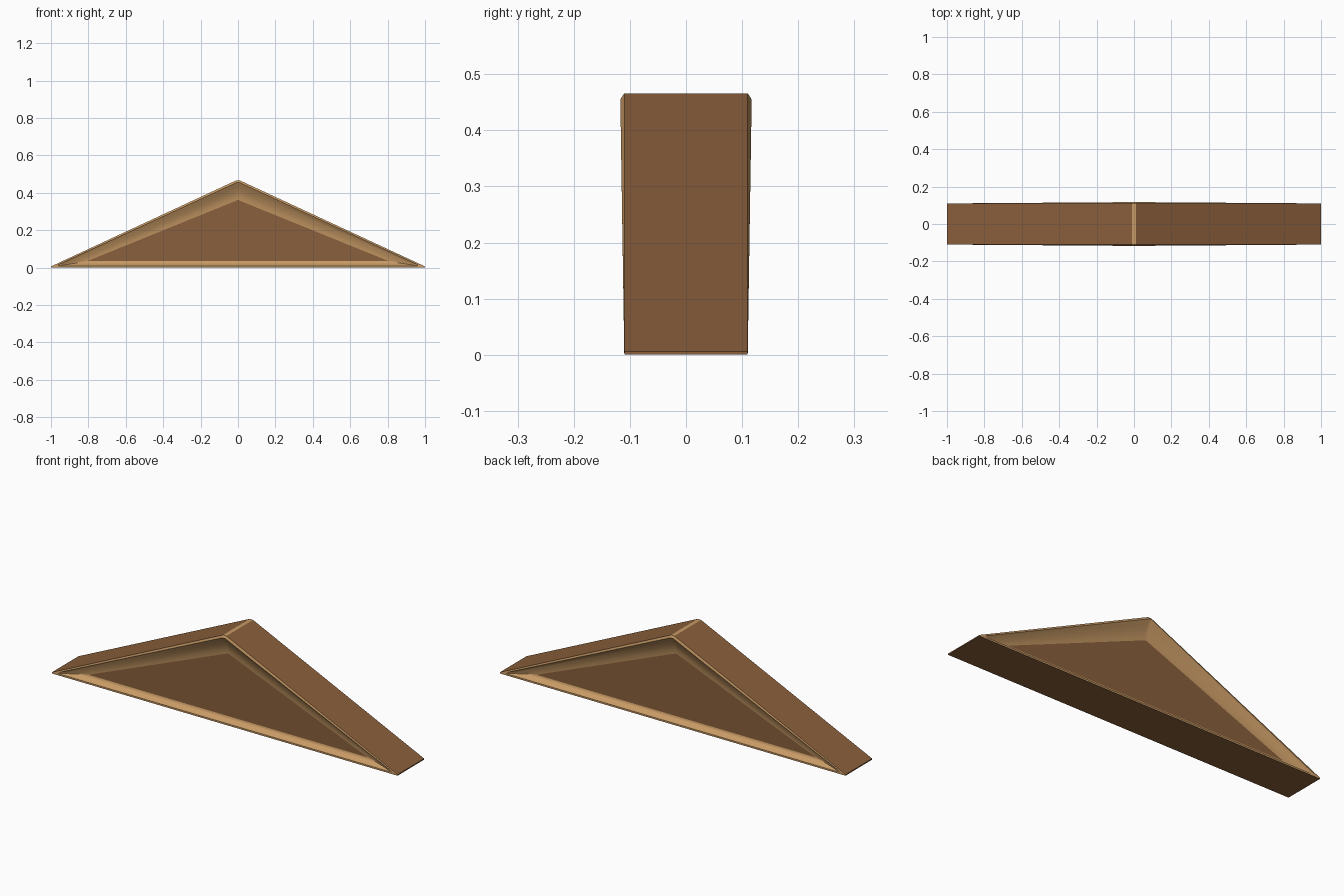
import bpy, bmesh, math

if "Cube" in bpy.data.objects:
    bpy.data.objects.remove(bpy.data.objects["Cube"])


def material(name, rgb):
    m = bpy.data.materials.new(name)
    m.diffuse_color = (*rgb, 1)
    m.use_nodes = True
    m.node_tree.nodes["Principled BSDF"].inputs["Base Color"].default_value = m.diffuse_color
    return m


brown = material("brown wood", (0.255, 0.115, 0.045))
tan = material("light tan trim", (0.58, 0.325, 0.130))
STEPS = 4


def ring(half, base, shoulder, top_half, top, depth):
    """Triangle outline with a blunted apex; depth is a function of height."""
    pts = [(-half, base), (half, base), (half, shoulder),
           (top_half, top), (-top_half, top), (-half, shoulder)]
    return [(x, depth(z), z) for x, z in pts]


def cove(a, b, t):
    """Ring between two rings, steep at the rim and level at the panel."""
    d = math.sin(t * math.pi / 2)
    return [(p[0] + (q[0] - p[0]) * t, p[1] + (q[1] - p[1]) * d,
             p[2] + (q[2] - p[2]) * t) for p, q in zip(a, b)]


# Outline, raised rim, hollow cove and recessed panel, from outside to inside
outline = ring(1.0, 0.0, 0.006, 0.010, 0.466, lambda z: 0.110)
rim = ring(0.965, 0.009, 0.014, 0.007, 0.455, lambda z: 0.110 + 0.0155 * z)
panel = ring(0.80, 0.034, 0.037, 0.004, 0.360, lambda z: 0.082)
rings = [outline, rim] + [cove(rim, panel, k / STEPS) for k in range(1, STEPS + 1)]

bm = bmesh.new()
outer = []
for side in (-1, 1):
    loops = [[bm.verts.new((x, side * y, z)) for x, y, z in r] for r in rings]
    outer.append(loops[0])
    # Tan moulding on front and back
    for n, (a, b) in enumerate(zip(loops, loops[1:])):
        for i in range(6):
            j = (i + 1) % 6
            f = bm.faces.new((a[i], a[j], b[j], b[i]))
            f.material_index = 1
            f.smooth = n > 0
    # Recessed brown panel
    bm.faces.new(loops[-1])

# Roof slopes, underside and tan ridge strip
front, back = outer
for i in range(6):
    j = (i + 1) % 6
    f = bm.faces.new((front[i], front[j], back[j], back[i]))
    f.material_index = 1 if i == 3 else 0

bmesh.ops.recalc_face_normals(bm, faces=bm.faces)
# Keep colour borders, the rim and mitred corners crisp
for e in bm.edges:
    a, b = e.link_faces
    e.smooth = (a.material_index == b.material_index and a.smooth and b.smooth
                and e.calc_face_angle(0) < math.radians(30))

mesh = bpy.data.meshes.new("pediment")
bm.to_mesh(mesh)
bm.free()
mesh.materials.append(brown)
mesh.materials.append(tan)
bpy.context.collection.objects.link(bpy.data.objects.new("pediment", mesh))
